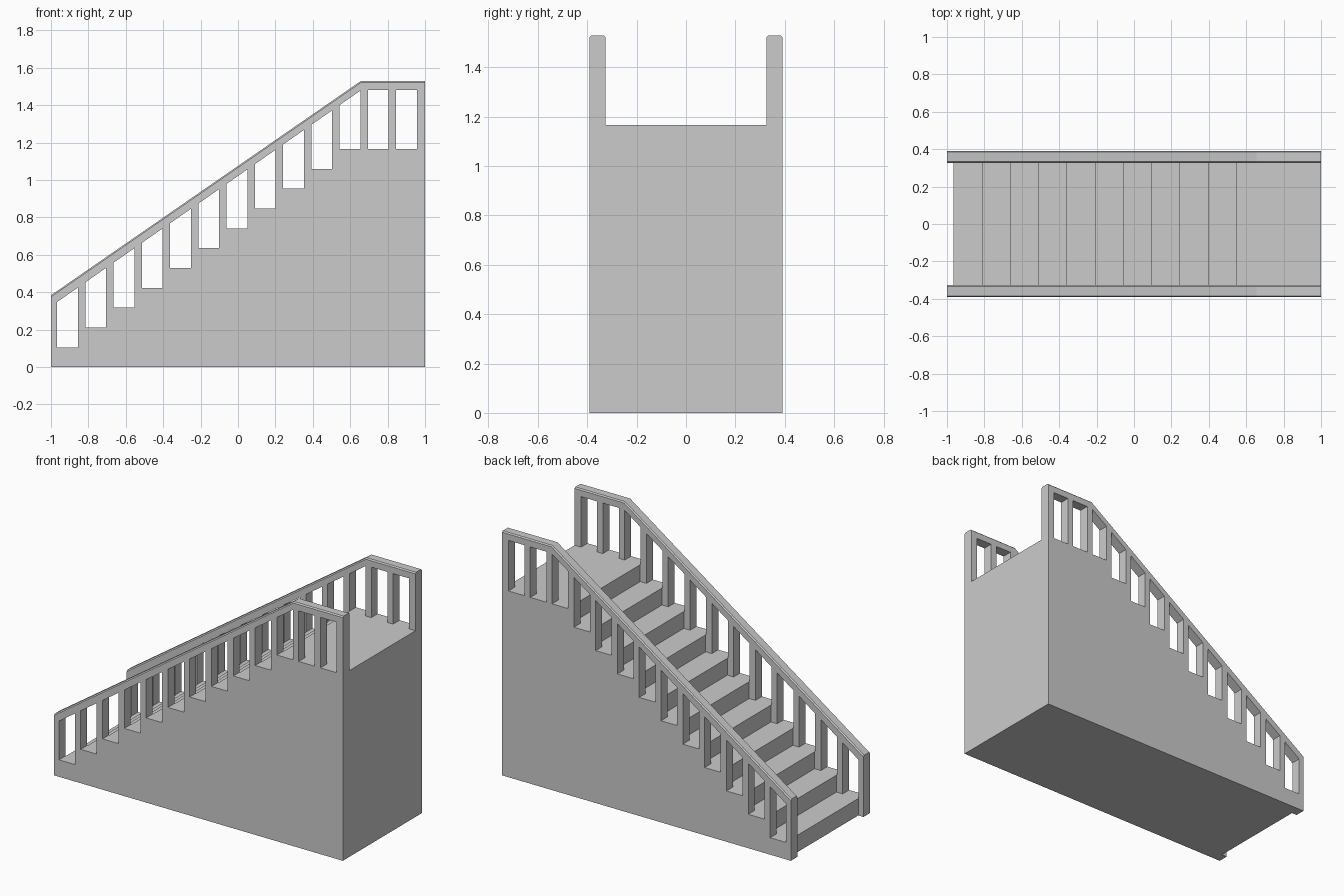
import bpy, bmesh

if "Cube" in bpy.data.objects:
    bpy.data.objects.remove(bpy.data.objects["Cube"])

STEPS, RUN, RISE = 11, 0.151, 0.106
X0 = -0.964                       # first riser
Y_IN, Y_OUT = 0.327, 0.391        # inner and outer faces of the side walls


def add_prism(bm, profile, y0, y1):
    """Extrude an (x, z) profile from y0 to y1."""
    face = bm.faces.new([bm.verts.new((x, y0, z)) for x, z in profile])
    ext = bmesh.ops.extrude_face_region(bm, geom=[face])
    verts = [g for g in ext["geom"] if isinstance(g, bmesh.types.BMVert)]
    bmesh.ops.translate(bm, verts=verts, vec=(0, y1 - y0, 0))


def finish(bm, name):
    bmesh.ops.recalc_face_normals(bm, faces=bm.faces)
    mesh = bpy.data.meshes.new(name)
    bm.to_mesh(mesh)
    bm.free()
    obj = bpy.data.objects.new(name, mesh)
    bpy.context.collection.objects.link(obj)
    return obj


# Solid flight of steps with the top landing
profile = [(1, 0), (X0, 0)]
for i in range(STEPS):
    x, z = X0 + i * RUN, (i + 1) * RISE
    profile += [(x, z), (x + RUN if i < STEPS - 1 else 1, z)]
bm = bmesh.new()
add_prism(bm, profile, -Y_IN, Y_IN)
finish(bm, "stair_block")

# Side wall with handrail, top edges chamfered
bm = bmesh.new()
add_prism(bm, [(-1, 0), (1, 0), (1, 1.529), (0.656, 1.529), (-1, 0.384)], -Y_OUT, -Y_IN)
top_edges = [e for e in bm.edges
             if all(v.co.z > 0.3 for v in e.verts)
             and abs(e.verts[0].co.y - e.verts[1].co.y) < 1e-4]
bmesh.ops.bevel(bm, geom=top_edges, offset=0.007, segments=1, affect='EDGES')
wall = finish(bm, "side_walls_with_rail")

# Openings between the balusters: floor follows the steps, top follows the rail
bm = bmesh.new()
for i in range(STEPS + 2):
    a = -0.967 + i * RUN
    b = a + 0.111
    floor = min(i + 1, STEPS) * RISE
    top = [min(0.348 + 0.697 * (x + 0.967), 1.482) for x in (a, b)]
    add_prism(bm, [(a, floor), (b, floor), (b, top[1]), (a, top[0])],
              -Y_OUT - 0.1, -Y_IN + 0.1)
cutter = finish(bm, "opening_cutter")
cutter.hide_render = True
cutter.hide_set(True)

cut = wall.modifiers.new("openings", 'BOOLEAN')
cut.operation, cut.solver, cut.object = 'DIFFERENCE', 'EXACT', cutter

# Matching wall on the other side
mirror = wall.modifiers.new("mirror", 'MIRROR')
mirror.use_axis = (False, True, False)
mirror.use_mirror_merge = False
